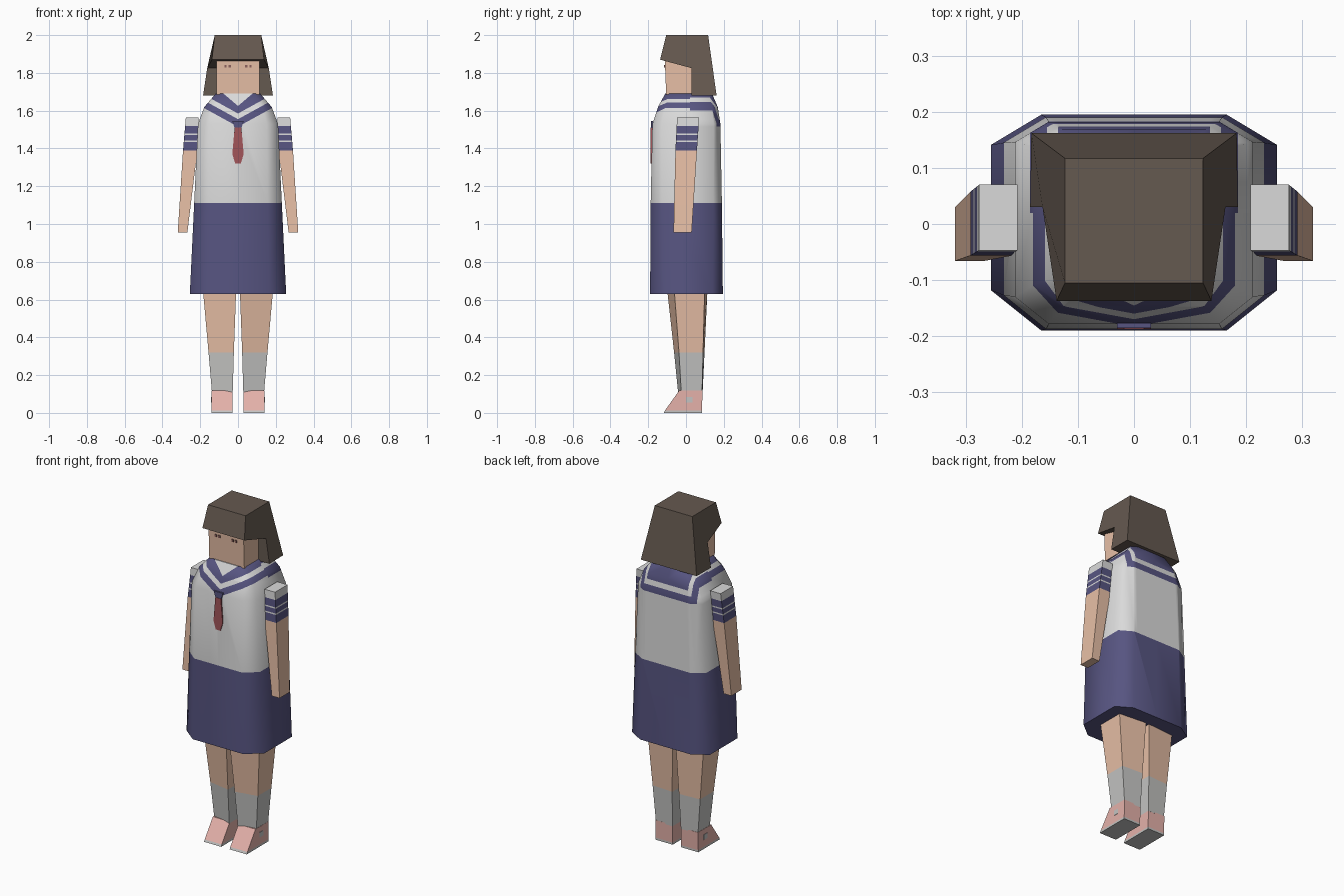
import bpy, bmesh, math
from mathutils import Vector

cube = bpy.data.objects.get("Cube")
if cube:
    bpy.data.objects.remove(cube, do_unlink=True)


def material(name, r, g, b):
    m = bpy.data.materials.new(name)
    m.use_nodes = True
    m.diffuse_color = (r, g, b, 1)
    m.node_tree.nodes["Principled BSDF"].inputs["Base Color"].default_value = (r, g, b, 1)
    return m


SKIN = material("skin", 0.80, 0.52, 0.38)
HAIR = material("brown hair", 0.13, 0.10, 0.08)
WHITE = material("white cloth", 0.70, 0.70, 0.70)
NAVY = material("navy cloth", 0.095, 0.09, 0.22)
RED = material("red tie", 0.36, 0.09, 0.10)
SOCK = material("grey sock", 0.55, 0.55, 0.54)
PINK = material("pink shoe", 0.78, 0.44, 0.40)
EYE = material("eye", 0.26, 0.12, 0.11)


def finish(name, bm, mats, rule=None, smooth=None):
    """Turn a bmesh into an object, colouring faces by a rule on their centre."""
    bmesh.ops.recalc_face_normals(bm, faces=bm.faces)
    if rule:
        for f in bm.faces:
            f.material_index = mats.index(rule(f.calc_center_median()))
    me = bpy.data.meshes.new(name)
    bm.to_mesh(me)
    bm.free()
    for m in mats:
        me.materials.append(m)
    ob = bpy.data.objects.new(name, me)
    bpy.context.collection.objects.link(ob)
    if smooth:
        bpy.ops.object.select_all(action='DESELECT')
        ob.select_set(True)
        bpy.context.view_layer.objects.active = ob
        bpy.ops.object.shade_smooth_by_angle(angle=math.radians(smooth))
    return ob


def loft(rings):
    """Skin a stack of rings of points and close both ends."""
    bm = bmesh.new()
    loops = [[bm.verts.new(p) for p in ring] for ring in rings]
    n = len(loops[0])
    for a, b in zip(loops, loops[1:]):
        for i in range(n):
            j = (i + 1) % n
            bm.faces.new((a[i], a[j], b[j], b[i]))
    bm.faces.new(loops[0][::-1])
    bm.faces.new(loops[-1])
    return bm


def rect(z, x0, x1, y0, y1):
    return [(x0, y0, z), (x1, y0, z), (x1, y1, z), (x0, y1, z)]


def octagon(z, hx, y0, y1, c):
    right = [(hx - c, y0), (hx, y0 + c * 0.8), (hx, y1 - c * 0.6), (hx - c, y1)]
    return [(x, y, z) for x, y in right + [(-x, y) for x, y in right[::-1]]]


def mirrored(ring, side):
    return [(side * x, y, z) for x, y, z in ring]


def plate(name, outline, y0, y1, mat):
    finish(name, loft([[(x, y, z) for x, z in outline] for y in (y0, y1)]), [mat])


# Dress: octagonal loft, cut along the collar lines
bm = loft([octagon(0.63, 0.255, -0.19, 0.195, 0.09),
           octagon(1.11, 0.232, -0.187, 0.19, 0.075),
           octagon(1.53, 0.212, -0.178, 0.182, 0.06),
           octagon(1.62, 0.178, -0.148, 0.168, 0.05),
           octagon(1.69, 0.118, -0.11, 0.138, 0.03)])


def cut(co, no, keep=lambda c: True):
    faces = [f for f in bm.faces if keep(f.calc_center_median())]
    geom = set(faces)
    for f in faces:
        geom.update(f.edges, f.verts)
    bmesh.ops.bisect_plane(bm, geom=list(geom), plane_co=co, plane_no=no)


SLOPE, STEEP = 0.55, 0.85
EDGE, LOW, HIGH, NECK = 1.515, 1.555, 1.585, 1.625
cut((0, 0, 0), (1, 0, 0))
cut((0, 0.02, 0), (0, 1, 0), lambda c: c.z > 1.2)
for s in (1, -1):
    front = lambda c: c.x * s > 0 and c.y < 0.02 and c.z > 1.2
    for z in (EDGE, LOW, HIGH):
        cut((0, 0, z), (-s * SLOPE, 0, 1), front)
    cut((0, 0, NECK), (-s * STEEP, 0, 1), front)
    back = lambda c: c.x * s > 0 and c.y > 0.02 and c.z > 1.2
    for x in (0.135, 0.155, 0.185):
        cut((s * x, 0, 0), (1, 0, 0), back)
for z in (EDGE, LOW, HIGH):
    cut((0, 0, z), (0, 0, 1), lambda c: c.y > 0.02 and c.z > 1.2)


def dress_colour(c):
    if c.z < 1.11:
        return NAVY
    x = abs(c.x)
    if c.y < 0.02:
        v = c.z - SLOPE * x
        if c.z - STEEP * x > NECK:
            return WHITE
        return NAVY if EDGE < v < LOW or v > HIGH else WHITE
    if c.z < EDGE or x > 0.185:
        return WHITE
    inner = c.z > HIGH and x < 0.135
    outer = c.z < LOW or x > 0.155
    return NAVY if inner or outer else WHITE


finish("dress", bm, [WHITE, NAVY], dress_colour, 60)

# Neck tie and knot
plate("tie", [(-0.018, 1.51), (0.018, 1.51), (0.03, 1.37), (0.015, 1.32),
              (-0.015, 1.32), (-0.03, 1.37)], -0.187, -0.178, RED)
plate("tie_knot", [(-0.03, 1.545), (0.03, 1.545), (0.016, 1.5), (-0.016, 1.5)],
      -0.185, -0.176, NAVY)

# Head and eyes
finish("head", loft([rect(1.685, -0.115, 0.115, -0.105, 0.11),
                     rect(1.95, -0.115, 0.115, -0.115, 0.11)]), [SKIN])
for s, side in ((1, "left"), (-1, "right")):
    for dx in (-0.011, 0.011):
        x = s * 0.055 + dx
        plate(side + "_eye", [(x - 0.006, 1.828), (x + 0.006, 1.828),
                              (x + 0.006, 1.842), (x - 0.006, 1.842)],
              -0.116, -0.108, EYE)

# Hair: side profile with a width at each point
profile = [(-0.105, 2.0, 0.123), (0.117, 2.0, 0.123), (0.162, 1.68, 0.183),
           (0.03, 1.68, 0.185), (0.03, 1.825, 0.163), (-0.137, 1.87, 0.138)]
finish("hair", loft([[(s * w, y, z) for y, z, w in profile] for s in (-1, 1)]), [HAIR])


def arm_colour(c):
    if c.z < 1.39:
        return SKIN
    stripe = 1.435 < c.z < 1.443 or 1.47 < c.z < 1.478
    return WHITE if c.z > 1.52 or stripe else NAVY


def leg_ring(z, x0, x1, inner, outer):
    """Four corners: the inner side is deeper than the outer side."""
    return [(x0, inner[0], z), (x1, outer[0], z), (x1, outer[1], z), (x0, inner[1], z)]


for s, side in ((1, "left"), (-1, "right")):
    # Arm with striped sleeve
    top = rect(1.565, 0.208, 0.276, -0.047, 0.07)
    cuff = rect(1.39, 0.215, 0.291, -0.056, 0.058)
    hand = rect(0.955, 0.268, 0.319, -0.066, 0.03)
    rings = [mirrored(hand, s), mirrored(cuff, s)]
    for z in (1.435, 1.443, 1.47, 1.478, 1.52, 1.565):
        t = (z - 1.39) / (1.565 - 1.39)
        rings.append(mirrored([Vector(a).lerp(Vector(b), t) for a, b in zip(cuff, top)], s))
    finish(side + "_arm", loft(rings), [SKIN, WHITE, NAVY], arm_colour, 40)

    # Leg with sock
    rings = [leg_ring(0.11, 0.028, 0.138, (-0.042, 0.088), (-0.025, 0.085)),
             leg_ring(0.32, 0.022, 0.156, (-0.063, 0.098), (-0.037, 0.09)),
             leg_ring(0.70, 0.008, 0.19, (-0.105, 0.116), (-0.066, 0.1))]
    finish(side + "_leg", loft([mirrored(r, s) for r in rings]), [SKIN, SOCK],
           lambda c: SOCK if c.z < 0.32 else SKIN)

    # Shoe with pale sole and side patch
    rings = [rect(0, 0.028, 0.14, -0.118, 0.085), rect(0.012, 0.028, 0.14, -0.112, 0.085),
             rect(0.118, 0.028, 0.14, -0.036, 0.087)]
    finish(side + "_shoe", loft([mirrored(r, s) for r in rings]), [PINK, SOCK],
           lambda c: SOCK if c.z < 0.01 else PINK)
    patch = [rect(0.055, 0.136, 0.142, 0.0, 0.035), rect(0.085, 0.136, 0.142, 0.0, 0.035)]
    finish(side + "_shoe_patch", loft([mirrored(r, s) for r in patch]), [SOCK])
